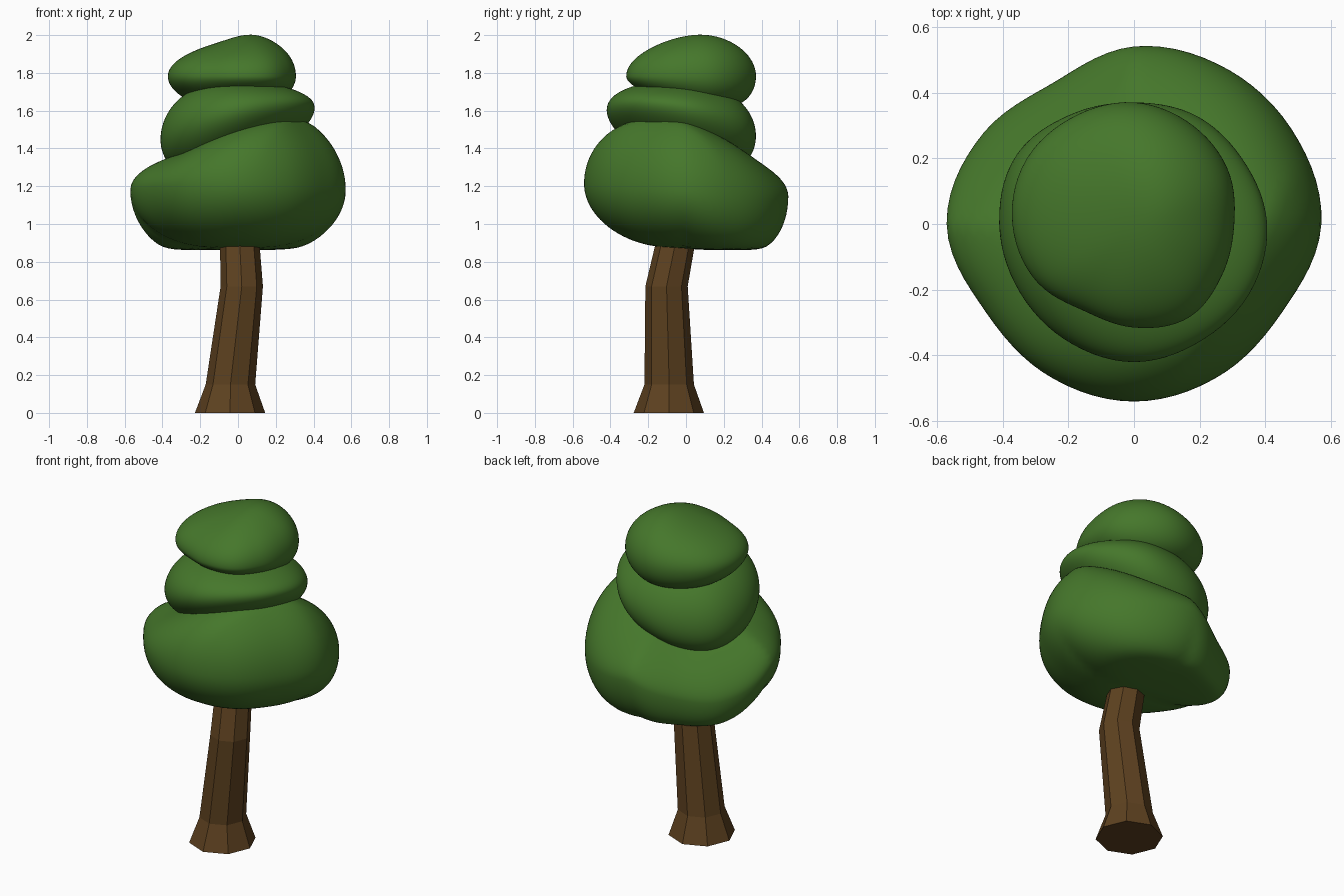
import bpy, bmesh, math

if "Cube" in bpy.data.objects:
    bpy.data.objects.remove(bpy.data.objects["Cube"], do_unlink=True)


def make_material(name, color):
    mat = bpy.data.materials.new(name)
    mat.use_nodes = True
    mat.diffuse_color = color
    mat.node_tree.nodes["Principled BSDF"].inputs["Base Color"].default_value = color
    return mat


leaf_green = make_material("leaf green", (0.06, 0.185, 0.024, 1))
bark_brown = make_material("bark brown", (0.11, 0.053, 0.014, 1))


def finish(bm, name, mat, smooth):
    bmesh.ops.recalc_face_normals(bm, faces=bm.faces)
    for face in bm.faces:
        face.smooth = smooth
    mesh = bpy.data.meshes.new(name)
    bm.to_mesh(mesh)
    bm.free()
    mesh.materials.append(mat)
    obj = bpy.data.objects.new(name, mesh)
    bpy.context.collection.objects.link(obj)
    return obj


def soft_max(a, b, blend=0.04):
    return (a + b + math.hypot(a - b, blend)) / 2


def outline_radius(radii, angle):
    """Smooth closed interpolation of evenly spaced radii."""
    n = len(radii)
    pos = (angle / math.tau % 1) * n
    i, t = int(pos), pos % 1
    a, b, c, d = (radii[(i + k) % n] for k in (-1, 0, 1, 2))
    return b + 0.5 * t * (c - a + t * (2*a - 5*b + 4*c - d + t * (3*(b - c) + d - a)))


def foliage(name, radii, middle, top, bottom, floor):
    """Soft clump: plan outline, with tilted rim, crown and underside."""
    bm = bmesh.new()
    bmesh.ops.create_icosphere(bm, subdivisions=5, radius=1)
    for v in bm.verts:
        lat = math.hypot(v.co.x, v.co.y)
        angle = math.atan2(v.co.y, v.co.x)
        reach = outline_radius(radii, angle) * lat ** 0.93
        x, y = reach * math.cos(angle), reach * math.sin(angle)
        height = top(x, y) if v.co.z > 0 else bottom(x, y)
        z = middle(x, y) + height * v.co.z
        v.co = (x, y, soft_max(z, floor))
    return finish(bm, name, leaf_green, True)


# Lower clump, drooping towards the back right; radii run counter-clockwise from +x
foliage("lower_foliage",
        [.57, .56, .55, .54, .495, .537, .57, .525, .53, .54, .53, .525],
        lambda x, y: 1.18 - 0.06 * y + (0.9 * min(x, 0) - 0.2 * max(x, 0)) * max(y, 0),
        lambda x, y: soft_max(min(0.28 + 0.45 * x - 0.25 * y, 0.46), 0.2, 0.08),
        lambda x, y: 0.335 + 0.25 * max(y, 0) + 0.15 * abs(x * y),
        0.855)
# Middle clump, tilted up to the front left
foliage("middle_foliage",
        [.405, .385, .38, .37, .385, .415, .41, .405, .41, .42, .41, .41],
        lambda x, y: 1.53 + 0.2 * x - 0.17 * y,
        lambda x, y: 0.225 - 0.2 * x + 0.1 * y,
        lambda x, y: 0.225 - 0.15 * x + 0.11 * y,
        1.2)
# Upper clump with an off-centre peak
foliage("upper_foliage",
        [.305, .33, .35, .37, .375, .382, .37, .345, .305, .315, .33, .31],
        lambda x, y: 1.78,
        lambda x, y: (soft_max(0.18 + 0.13 * x + 0.12 * y, 0.14)
                      + 0.026 * math.exp(-50 * (x - 0.07) ** 2 - 15 * (y - 0.1) ** 2)),
        lambda x, y: soft_max(0.16 + 0.25 * y, 0.07),
        1.6)

# Bent eight-sided trunk with a flared foot: x, y, z, radius
rings = [(-.042, -.091, 0, .186), (-.04, -.089, .15, .131), (.02, -.103, .67, .112),
         (.01, -.06, .88, .105), (0, -.02, 1.1, .1)]
bm = bmesh.new()
loops = []
for cx, cy, z, r in rings:
    loops.append([bm.verts.new((cx + r * math.cos(k * math.tau / 8),
                                cy + r * math.sin(k * math.tau / 8), z))
                  for k in range(8)])
for low, high in zip(loops, loops[1:]):
    for k in range(8):
        j = (k + 1) % 8
        bm.faces.new((low[k], low[j], high[j], high[k]))
bm.faces.new(loops[0][::-1])
bm.faces.new(loops[-1])
finish(bm, "trunk", bark_brown, False)
